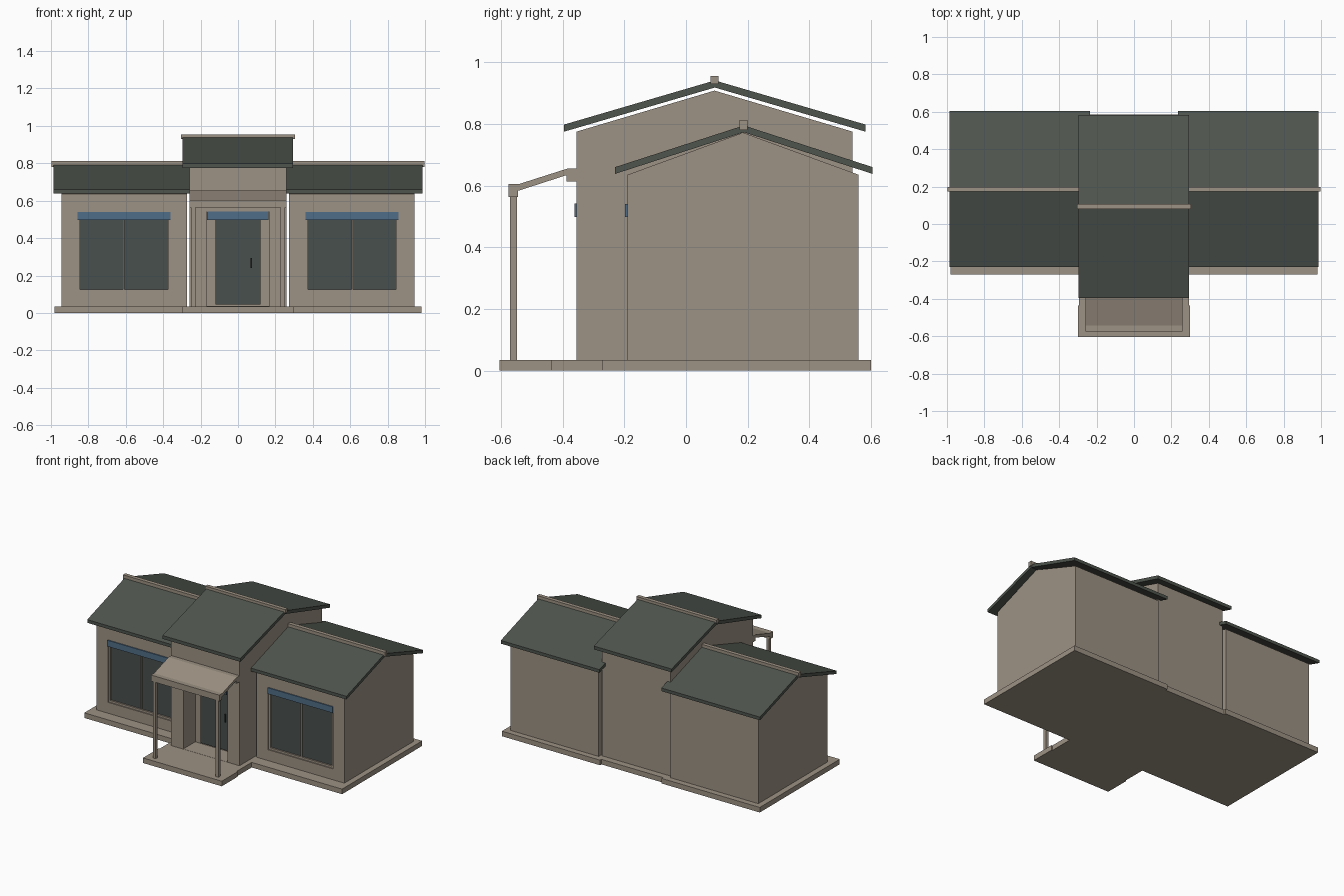
import bpy, bmesh

if "Cube" in bpy.data.objects:
    bpy.data.objects.remove(bpy.data.objects["Cube"])


def material(name, rgb):
    m = bpy.data.materials.new(name)
    m.diffuse_color = (*rgb, 1)
    m.use_nodes = True
    m.node_tree.nodes["Principled BSDF"].inputs["Base Color"].default_value = m.diffuse_color
    return m


BEIGE = material("beige wall", (0.335, 0.287, 0.228))
ROOF = material("dark roof", (0.078, 0.090, 0.076))
GLASS = material("dark glass", (0.066, 0.080, 0.073))
BLUE = material("blue trim", (0.080, 0.155, 0.245))
DARK = material("handle black", (0.02, 0.022, 0.022))


def prism(name, profile, x0, x1, mat):
    """Extrude a (y, z) profile along x."""
    x0, x1 = sorted((x0, x1))
    bm = bmesh.new()
    face = bm.faces.new([bm.verts.new((x0, y, z)) for y, z in profile])
    out = bmesh.ops.extrude_face_region(bm, geom=[face])
    verts = [g for g in out["geom"] if isinstance(g, bmesh.types.BMVert)]
    bmesh.ops.translate(bm, vec=(x1 - x0, 0, 0), verts=verts)
    bmesh.ops.recalc_face_normals(bm, faces=bm.faces)
    me = bpy.data.meshes.new(name)
    bm.to_mesh(me)
    bm.free()
    me.materials.append(mat)
    ob = bpy.data.objects.new(name, me)
    bpy.context.collection.objects.link(ob)
    return ob


def box(name, x0, x1, y0, y1, z0, z1, mat):
    return prism(name, [(y0, z0), (y1, z0), (y1, z1), (y0, z1)], x0, x1, mat)


def cut(ob, *dims):
    """Cut a box-shaped recess into an object."""
    cutter = box("recess_cutter", *dims, BEIGE)
    cutter.hide_render = True
    mod = ob.modifiers.new("recess", 'BOOLEAN')
    mod.operation = 'DIFFERENCE'
    mod.solver = 'EXACT'
    mod.object = cutter
    bpy.context.view_layer.objects.active = ob
    bpy.ops.object.modifier_apply(modifier=mod.name)
    bpy.data.objects.remove(cutter)


def house(name, x0, x1, y0, y1, eave, apex):
    """Body with gabled ends."""
    ym = (y0 + y1) / 2
    return prism(name, [(y0, 0.035), (y1, 0.035), (y1, eave), (ym, apex), (y0, eave)], x0, x1, BEIGE)


def gable_roof(name, x0, x1, y0, y1, eave, top, t):
    """Thin two-sided roof."""
    ym = (y0 + y1) / 2
    prism(name, [(y0, eave - t), (ym, top - t), (y1, eave - t),
                 (y1, eave), (ym, top), (y0, eave)], x0, x1, ROOF)


# Foundation and porch floor
box("centre_slab", -0.293, 0.293, -0.435, 0.585, 0, 0.035, BEIGE)
box("porch_slab", -0.30, 0.30, -0.605, -0.435, 0, 0.035, BEIGE)

# Centre block with recessed entrance
centre = house("centre_body", -0.26, 0.26, -0.355, 0.54, 0.775, 0.908)
cut(centre, -0.168, 0.168, -0.40, -0.225, 0.036, 0.54)
gable_roof("centre_roof", -0.298, 0.295, -0.395, 0.582, 0.798, 0.941, 0.023)
box("centre_ridge", -0.306, 0.304, 0.08, 0.106, 0.93, 0.955, BEIGE)
box("door", -0.12, 0.12, -0.234, -0.225, 0.045, 0.50, GLASS)
box("door_handle", 0.066, 0.074, -0.243, -0.234, 0.24, 0.295, DARK)
box("door_blue_strip", -0.167, 0.163, -0.362, -0.352, 0.498, 0.542, BLUE)

# Porch canopy and posts
prism("porch_canopy", [(-0.575, 0.563), (-0.575, 0.605), (-0.542, 0.605), (-0.385, 0.655),
                       (-0.354, 0.655), (-0.354, 0.613), (-0.387, 0.613), (-0.387, 0.634),
                       (-0.545, 0.583), (-0.545, 0.563)], -0.26, 0.26, BEIGE)

for s, side in ((-1, "left"), (1, "right")):
    box(side + "_porch_post", s * 0.228, s * 0.250, -0.570, -0.548, 0.035, 0.565, BEIGE)

    # Side wings
    box(side + "_wing_slab", s * 0.235, s * 0.982, -0.27, 0.60, 0, 0.035, BEIGE)
    wing = house(side + "_wing_body", s * 0.273, s * 0.943, -0.19, 0.56, 0.635, 0.772)
    gable_roof(side + "_wing_roof", s * 0.236, s * 0.987, -0.23, 0.605, 0.66, 0.795, 0.022)
    box(side + "_wing_ridge", s * 0.236, s * 0.997, 0.173, 0.199, 0.78, 0.812, BEIGE)

    # Window: recess, two panes, mullion, frame and blue strip
    a, b, m = 0.362, 0.858, 0.61
    cut(wing, s * a, s * b, -0.25, -0.165, 0.11, 0.54)
    for e0, e1, n in ((a, a + 0.012, "inner"), (b - 0.012, b, "outer"), (m - 0.004, m + 0.004, "middle")):
        box(f"{side}_window_{n}_bar", s * e0, s * e1, -0.183, -0.165, 0.11, 0.54, BEIGE)
    box(side + "_window_sill", s * a, s * b, -0.183, -0.165, 0.11, 0.124, BEIGE)
    box(side + "_window_glass", s * a, s * b, -0.173, -0.165, 0.124, 0.54, GLASS)
    box(side + "_window_blue_strip", s * a, s * b, -0.197, -0.187, 0.498, 0.54, BLUE)
